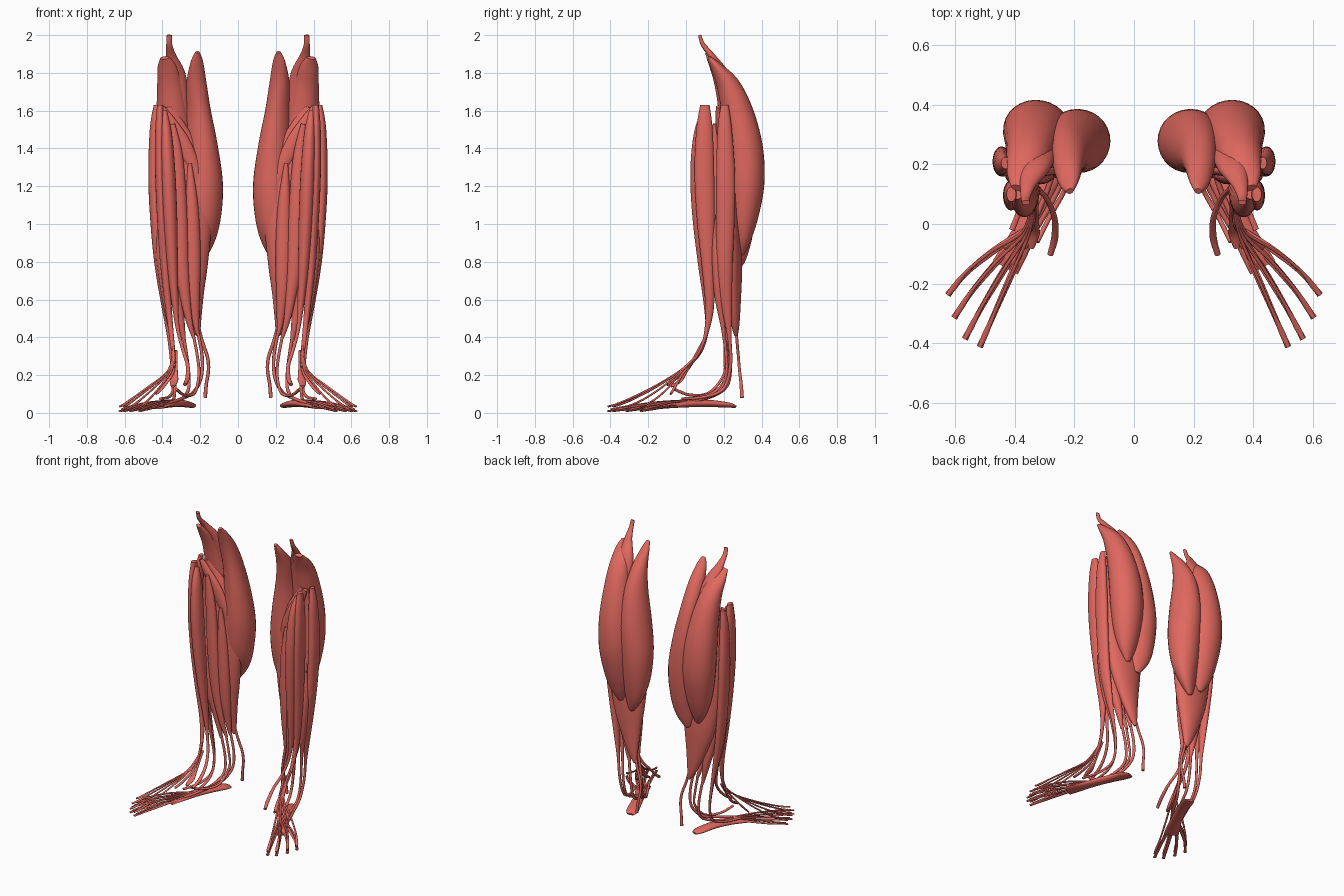
import bpy, bmesh, math
from mathutils import Vector

red = bpy.data.materials.new("muscle_red")
red.diffuse_color = (0.75, 0.14, 0.115, 1)


def spline(rows, t):
    """Catmull-Rom sample through rows of numbers."""
    n = len(rows) - 1
    i = min(int(t), n - 1)
    f = t - i
    p = [rows[max(0, min(n, k))] for k in (i - 1, i, i + 1, i + 2)]
    return [0.5 * (2 * b + (c - a) * f + (2 * a - 5 * b + 4 * c - d) * f * f
                   + (3 * b - a - 3 * c + d) * f ** 3) for a, b, c, d in zip(*p)]


def muscle(name, rows, angle=0, sides=20, steps=6):
    """Sweep an ellipse along rows of (x, y, z, half width, half depth), mirrored to both legs."""
    total = (len(rows) - 1) * steps
    pts = [spline(rows, k / steps) for k in range(total + 1)]
    pos = [Vector(p[:3]) for p in pts]
    ref = Vector((math.cos(math.radians(angle)), math.sin(math.radians(angle)), 0))
    bm = bmesh.new()
    rings = []
    for k, p in enumerate(pts):
        t = (pos[min(k + 1, total)] - pos[max(k - 1, 0)]).normalized()
        u = (ref - t * ref.dot(t)).normalized()
        v = t.cross(u)
        w, d = max(p[3], 0.003), max(p[4], 0.003)
        rings.append([bm.verts.new(pos[k] + u * w * math.cos(a) + v * d * math.sin(a))
                      for a in (2 * math.pi * j / sides for j in range(sides))])
    for a, b in zip(rings, rings[1:]):
        for j in range(sides):
            m = (j + 1) % sides
            bm.faces.new((a[j], a[m], b[m], b[j]))
    bm.faces.new(rings[0])
    bm.faces.new(rings[-1])
    bmesh.ops.recalc_face_normals(bm, faces=bm.faces)
    me = bpy.data.meshes.new(name)
    bm.to_mesh(me)
    bm.free()
    me.materials.append(red)
    ob = bpy.data.objects.new(name, me)
    bpy.context.collection.objects.link(ob)
    ob.modifiers.new("both_legs", "MIRROR").use_mirror_merge = False
    bpy.context.view_layer.objects.active = ob
    ob.select_set(True)
    bpy.ops.object.shade_smooth_by_angle(angle=math.radians(50))
    ob.select_set(False)


def tendon(name, points, r, angle=30):
    muscle(name, [(*p, r, r) for p in points], angle, sides=8, steps=5)


# Calf: two large heads
muscle("calf_inner_head", [
    (0.215, 0.11, 1.91, 0.012, 0.010), (0.218, 0.14, 1.86, 0.034, 0.022),
    (0.220, 0.20, 1.75, 0.053, 0.052), (0.212, 0.25, 1.60, 0.065, 0.083),
    (0.195, 0.275, 1.40, 0.086, 0.106), (0.183, 0.28, 1.20, 0.103, 0.106),
    (0.188, 0.28, 1.02, 0.096, 0.086), (0.205, 0.285, 0.89, 0.075, 0.052),
    (0.220, 0.29, 0.80, 0.030, 0.020), (0.223, 0.29, 0.785, 0.010, 0.008)], -25, 28)
muscle("calf_outer_head", [
    (0.388, 0.12, 1.88, 0.025, 0.012), (0.375, 0.16, 1.83, 0.052, 0.030),
    (0.357, 0.225, 1.73, 0.072, 0.062), (0.343, 0.275, 1.58, 0.090, 0.085),
    (0.332, 0.307, 1.40, 0.108, 0.100), (0.323, 0.315, 1.22, 0.112, 0.100),
    (0.315, 0.305, 1.05, 0.094, 0.080), (0.308, 0.300, 0.93, 0.065, 0.048),
    (0.300, 0.295, 0.85, 0.025, 0.018), (0.298, 0.295, 0.835, 0.010, 0.008)], 10, 28)
muscle("knee_back_strap", [
    (0.363, 0.072, 2.0, 0.014, 0.008), (0.364, 0.09, 1.95, 0.016, 0.012),
    (0.355, 0.135, 1.89, 0.028, 0.018), (0.330, 0.195, 1.79, 0.052, 0.032),
    (0.310, 0.235, 1.65, 0.050, 0.035), (0.285, 0.25, 1.50, 0.024, 0.022),
    (0.270, 0.26, 1.35, 0.006, 0.006)])
# Deep calf and its heel tendon
muscle("deep_calf", [
    (0.375, 0.20, 1.62, 0.030, 0.020), (0.345, 0.215, 1.50, 0.075, 0.035),
    (0.300, 0.225, 1.30, 0.135, 0.050), (0.285, 0.23, 1.05, 0.145, 0.060),
    (0.275, 0.24, 0.80, 0.118, 0.058), (0.255, 0.25, 0.62, 0.075, 0.042),
    (0.230, 0.26, 0.48, 0.036, 0.024), (0.210, 0.265, 0.41, 0.012, 0.010)], 0, 28)
muscle("heel_tendon", [
    (0.215, 0.262, 0.48, 0.008, 0.008), (0.190, 0.270, 0.38, 0.009, 0.008),
    (0.163, 0.277, 0.30, 0.009, 0.008), (0.156, 0.283, 0.23, 0.009, 0.008),
    (0.168, 0.292, 0.15, 0.009, 0.009), (0.174, 0.296, 0.08, 0.010, 0.011)], 0, 10)
# Diagonal strap behind the knee
muscle("diagonal_knee_muscle", [
    (0.405, 0.17, 1.62, 0.014, 0.012), (0.360, 0.175, 1.54, 0.032, 0.018),
    (0.290, 0.185, 1.42, 0.042, 0.022), (0.225, 0.195, 1.27, 0.032, 0.020),
    (0.190, 0.205, 1.12, 0.008, 0.008)])
# Deep flexors seen from the front
muscle("inner_toe_flexor", [
    (0.255, 0.17, 1.32, 0.010, 0.010), (0.245, 0.178, 1.10, 0.034, 0.028),
    (0.240, 0.188, 0.85, 0.042, 0.032), (0.235, 0.20, 0.65, 0.034, 0.028),
    (0.225, 0.215, 0.50, 0.020, 0.018), (0.215, 0.22, 0.42, 0.009, 0.009)])
muscle("deep_shin_flexor", [
    (0.345, 0.15, 1.53, 0.012, 0.010), (0.325, 0.158, 1.35, 0.034, 0.024),
    (0.310, 0.165, 1.05, 0.042, 0.030), (0.295, 0.178, 0.75, 0.036, 0.028),
    (0.265, 0.195, 0.52, 0.020, 0.018), (0.235, 0.21, 0.40, 0.009, 0.009)])
muscle("big_toe_flexor", [
    (0.385, 0.20, 1.15, 0.012, 0.012), (0.370, 0.195, 0.95, 0.040, 0.035),
    (0.345, 0.20, 0.72, 0.042, 0.036), (0.310, 0.215, 0.52, 0.025, 0.025),
    (0.285, 0.22, 0.38, 0.009, 0.009)])
# Front and outer shin
muscle("front_shin_muscle", [
    (0.390, 0.10, 1.60, 0.014, 0.016), (0.380, 0.085, 1.48, 0.030, 0.043),
    (0.370, 0.076, 1.28, 0.038, 0.053), (0.360, 0.083, 1.05, 0.038, 0.050),
    (0.348, 0.100, 0.80, 0.030, 0.038), (0.333, 0.115, 0.58, 0.018, 0.022),
    (0.318, 0.112, 0.44, 0.010, 0.010), (0.290, 0.080, 0.33, 0.009, 0.009),
    (0.267, 0.020, 0.255, 0.010, 0.008), (0.266, -0.045, 0.19, 0.012, 0.008),
    (0.281, -0.102, 0.150, 0.010, 0.010)])
muscle("toe_lifter", [
    (0.412, 0.10, 1.63, 0.016, 0.025), (0.414, 0.098, 1.50, 0.024, 0.043),
    (0.413, 0.097, 1.28, 0.026, 0.052), (0.402, 0.105, 1.02, 0.026, 0.047),
    (0.387, 0.117, 0.78, 0.024, 0.034), (0.367, 0.125, 0.55, 0.017, 0.022),
    (0.350, 0.098, 0.39, 0.012, 0.009), (0.340, 0.05, 0.29, 0.011, 0.007),
    (0.342, 0.0, 0.242, 0.010, 0.006)])
muscle("outer_shin_muscle", [
    (0.432, 0.205, 1.63, 0.014, 0.020), (0.442, 0.205, 1.50, 0.025, 0.038),
    (0.446, 0.210, 1.25, 0.029, 0.050), (0.435, 0.208, 1.0, 0.028, 0.048),
    (0.415, 0.205, 0.78, 0.026, 0.042), (0.388, 0.215, 0.57, 0.018, 0.028),
    (0.365, 0.23, 0.40, 0.010, 0.011), (0.350, 0.235, 0.25, 0.008, 0.009),
    (0.343, 0.20, 0.13, 0.008, 0.008), (0.365, 0.10, 0.085, 0.008, 0.008),
    (0.410, -0.02, 0.075, 0.010, 0.007)])
muscle("short_outer_muscle", [
    (0.410, 0.165, 1.05, 0.010, 0.010), (0.405, 0.165, 0.85, 0.028, 0.028),
    (0.383, 0.175, 0.62, 0.022, 0.024), (0.355, 0.20, 0.42, 0.010, 0.010),
    (0.335, 0.215, 0.22, 0.008, 0.008), (0.335, 0.17, 0.11, 0.008, 0.008),
    (0.345, 0.06, 0.065, 0.009, 0.007), (0.37, -0.04, 0.05, 0.009, 0.007)])
muscle("side_foot_tendon", [
    (0.345, 0.09, 0.38, 0.006, 0.006), (0.339, 0.03, 0.27, 0.008, 0.006),
    (0.350, -0.02, 0.205, 0.009, 0.006), (0.400, -0.06, 0.135, 0.011, 0.006),
    (0.435, -0.08, 0.10, 0.010, 0.005)], 30)
muscle("ankle_top_tendon", [
    (0.328, 0.08, 0.33, 0.007, 0.006), (0.327, 0.01, 0.23, 0.008, 0.006),
    (0.338, -0.03, 0.17, 0.022, 0.008), (0.345, -0.08, 0.14, 0.010, 0.007)], 15)
# Inner ankle tendons turning under the foot
tendon("inner_ankle_tendon", [(0.215, 0.22, 0.44), (0.190, 0.225, 0.30), (0.195, 0.215, 0.19),
       (0.235, 0.15, 0.11), (0.30, 0.03, 0.075), (0.37, -0.08, 0.05)], 0.009)
tendon("middle_ankle_tendon", [(0.24, 0.205, 0.43), (0.215, 0.205, 0.30), (0.207, 0.20, 0.20),
       (0.230, 0.12, 0.105), (0.285, 0.02, 0.095), (0.325, -0.06, 0.125)], 0.008)
tendon("rear_ankle_tendon", [(0.29, 0.22, 0.42), (0.265, 0.235, 0.25), (0.26, 0.215, 0.14),
       (0.285, 0.13, 0.085), (0.33, 0.02, 0.06), (0.39, -0.12, 0.04)], 0.009)
# Sole muscle
muscle("sole_muscle", [
    (0.248, 0.26, 0.033, 0.024, 0.007), (0.262, 0.22, 0.042, 0.040, 0.014),
    (0.300, 0.12, 0.050, 0.036, 0.019), (0.345, 0.02, 0.048, 0.036, 0.018),
    (0.395, -0.08, 0.038, 0.044, 0.013), (0.432, -0.145, 0.028, 0.048, 0.008)], 28)
# Toe tendons: upper, middle and lower for each toe
tips = [(0.518, -0.413), (0.568, -0.386), (0.604, -0.315), (0.625, -0.238)]
for i, (x, y) in enumerate(tips):
    s = i / 3
    ox, oy = 0.342 + 0.012 * s, -0.01  # where the fan starts

    def mix(f, z, w=0.006, bow=0.0):
        return (ox + (x - ox) * f + bow * s, oy + (y - oy) * f + bow * s, z, w, 0.005)

    muscle("upper_toe_tendon_%d" % (i + 1), [
        (0.336 + 0.010 * s, 0.05, 0.295, 0.005, 0.005), mix(0.08, 0.215),
        mix(0.4, 0.138, 0.006, 0.012), mix(0.7, 0.078, 0.006, 0.014),
        mix(0.9, 0.045, 0.010, 0.005), mix(1.0, 0.034, 0.007)], 30, 10)
    muscle("lower_toe_tendon_%d" % (i + 1), [
        mix(0.08, 0.045, 0.008), mix(0.4, 0.036, 0.011, 0.010),
        mix(0.7, 0.022, 0.009, 0.012), mix(0.9, 0.014, 0.009, 0.005),
        mix(1.0, 0.009, 0.011)], 30, 10)
    tendon("middle_toe_tendon_%d" % (i + 1), [
        mix(0.0, 0.065)[:3], mix(0.4, 0.054, bow=0.014)[:3],
        mix(0.8, 0.030, bow=0.012)[:3], mix(0.96, 0.018)[:3]], 0.006)
